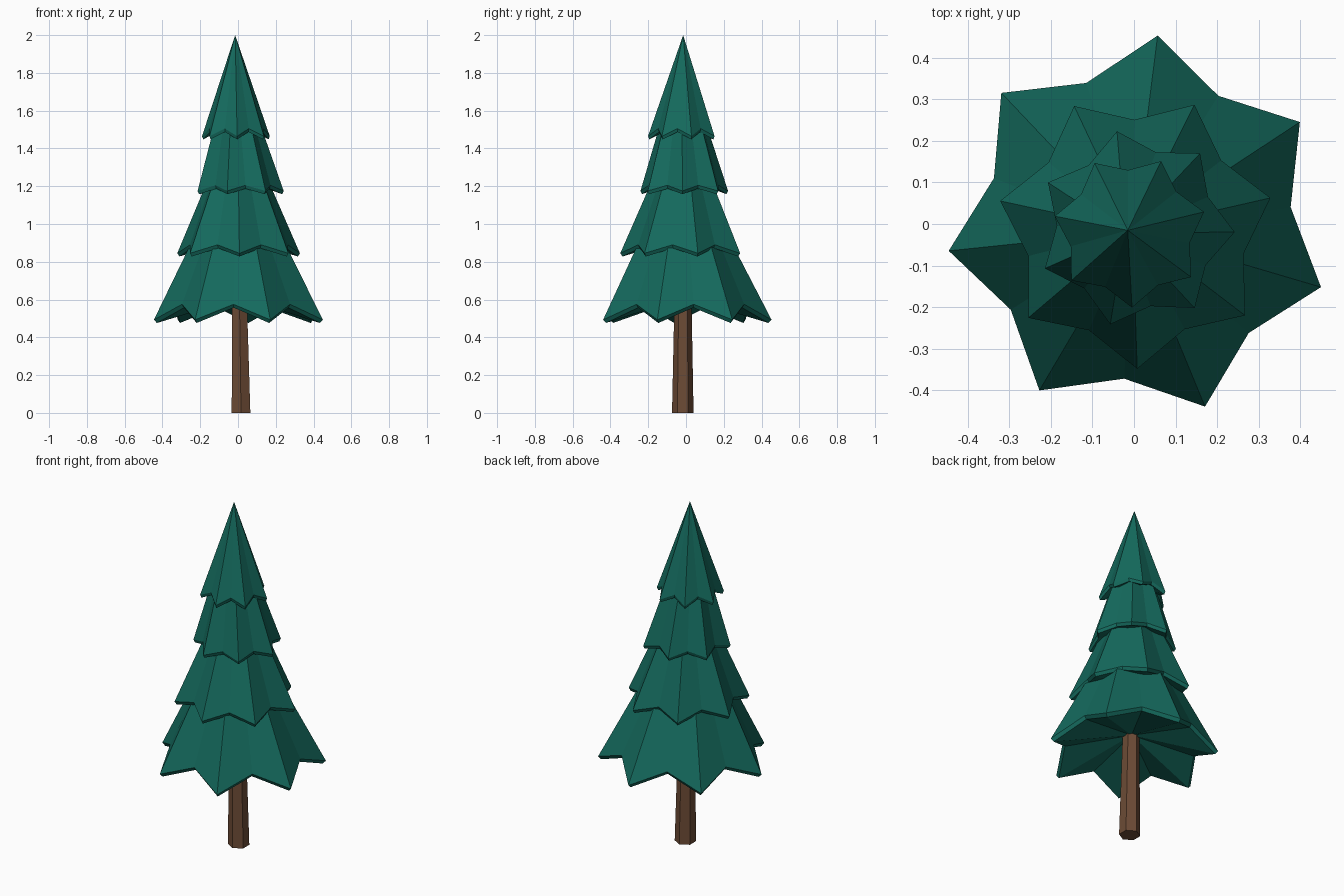
import bpy, math

if "Cube" in bpy.data.objects:
    bpy.data.objects.remove(bpy.data.objects["Cube"])


def material(name, rgb):
    m = bpy.data.materials.new(name)
    m.diffuse_color = (*rgb, 1)
    m.use_nodes = True
    m.node_tree.nodes["Principled BSDF"].inputs["Base Color"].default_value = m.diffuse_color
    return m


GREEN = material("pine green", (0.007, 0.143, 0.109))
BROWN = material("bark brown", (0.150, 0.070, 0.036))


def build(name, verts, faces, mat):
    me = bpy.data.meshes.new(name)
    me.from_pydata(verts, [], faces)
    me.materials.append(mat)
    me.update()
    ob = bpy.data.objects.new(name, me)
    bpy.context.collection.objects.link(ob)
    return ob


def bridge(a, b, n):
    """Quads from the lower ring starting at a to the upper ring at b."""
    return [(a + i, a + (i + 1) % n, b + (i + 1) % n, b + i) for i in range(n)]


def star(centre, phase, r_tip, r_valley, z_tip, z_valley):
    """Ring of 14 points: tips and valleys alternate."""
    pts = []
    for i in range(14):
        a = math.radians(phase) + i * math.pi / 7
        r, z = (r_valley, z_valley) if i % 2 else (r_tip, z_tip)
        pts.append((centre[0] + r * math.cos(a), centre[1] + r * math.sin(a), z))
    return pts


def tier(name, centre, phase, r, z_tip, z_valley, top, r_top, z_top):
    """Star-shaped skirt with a thin lip and a hollowed underside."""
    n = 14
    verts = star(centre, phase, r * 0.965, r * 0.77, z_tip - 0.017, z_valley - 0.018)
    verts += star(centre, phase, r, r * 0.797, z_tip, z_valley)
    faces = bridge(0, n, n)
    if r_top:
        verts += star(top, phase, r_top, r_top * 0.86, z_top, z_top)
        faces += bridge(n, 2 * n, n)
        faces.append(tuple(range(2 * n, 3 * n)))
    else:
        verts.append((*top, z_top))
        faces += [(n + i, n + (i + 1) % n, 2 * n) for i in range(n)]
    c = len(verts)
    verts.append((*centre, z_valley + 0.035))
    faces += [((i + 1) % n, i, c) for i in range(n)]
    build(name, verts, faces, GREEN)


# Foliage: four stacked star skirts, each turned against its neighbour
tier("foliage_bottom", (0.012, -0.006), 33, 0.461, 0.493, 0.575, (0.005, -0.012), 0.24, 0.93)
tier("foliage_lower", (0.004, -0.015), 13.5, 0.333, 0.845, 0.89, (0.0, -0.014), 0.165, 1.23)
tier("foliage_upper", (0.004, -0.011), -2, 0.238, 1.175, 1.205, (-0.008, -0.016), 0.125, 1.53)
tier("foliage_top", (-0.01, -0.017), 14.5, 0.184, 1.465, 1.505, (-0.015, -0.015), 0, 2.0)

# Trunk: tapered, slightly leaning hexagon
trunk = []
for cx, cy, r, z in ((0.016, -0.017, 0.057, 0), (0.007, -0.016, 0.044, 0.66)):
    for i in range(6):
        a = math.pi / 2 + i * math.pi / 3
        trunk.append((cx + r * math.cos(a), cy + r * math.sin(a), z))
build("trunk", trunk,
      bridge(0, 6, 6) + [(5, 4, 3, 2, 1, 0), (6, 7, 8, 9, 10, 11)], BROWN)
